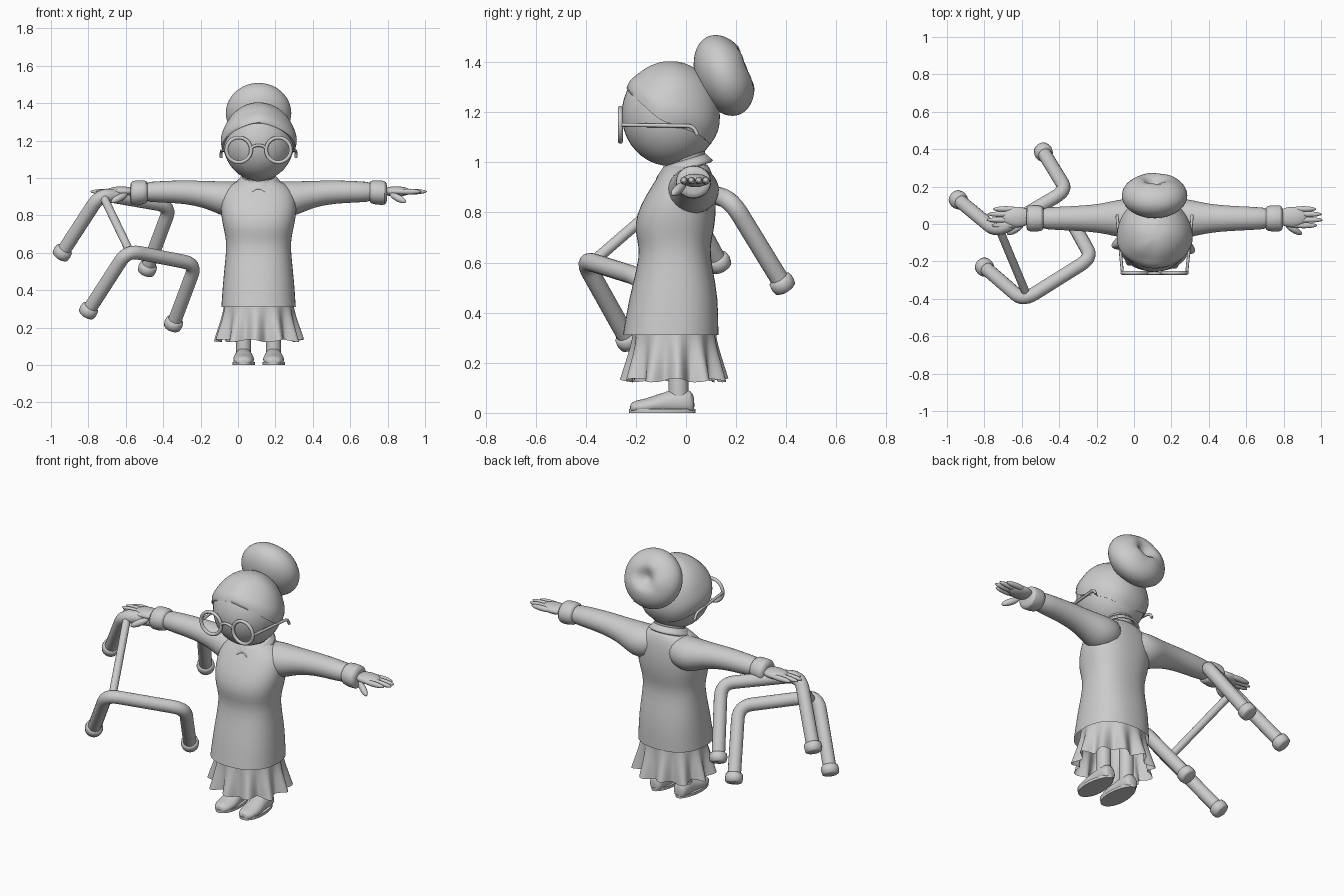
import bpy, bmesh, math
from math import sin, cos, pi, radians
from mathutils import Vector, Matrix

if "Cube" in bpy.data.objects:
    bpy.data.objects.remove(bpy.data.objects["Cube"])

CX = 0.11  # centre line of the figure
grey = bpy.data.materials.new("plain grey")
grey.diffuse_color = (0.6, 0.6, 0.6, 1)
grey.use_nodes = True
grey.node_tree.nodes["Principled BSDF"].inputs["Base Color"].default_value = grey.diffuse_color


def finish(name, bm, subsurf=0, thick=0, angle=50):
    bmesh.ops.recalc_face_normals(bm, faces=bm.faces)
    me = bpy.data.meshes.new(name)
    bm.to_mesh(me)
    bm.free()
    ob = bpy.data.objects.new(name, me)
    bpy.context.collection.objects.link(ob)
    me.materials.append(grey)
    if thick:
        m = ob.modifiers.new("thickness", 'SOLIDIFY')
        m.thickness = thick
    if subsurf:
        ob.modifiers.new("smooth", 'SUBSURF').levels = subsurf
        ob.modifiers["smooth"].render_levels = subsurf
    bpy.ops.object.select_all(action='DESELECT')
    ob.select_set(True)
    bpy.context.view_layer.objects.active = ob
    bpy.ops.object.shade_smooth_by_angle(angle=radians(angle))
    return ob


def loft(name, rings, cap=(True, True), **kw):
    """Skin a list of equal-length closed rings."""
    bm = bmesh.new()
    vs = [[bm.verts.new(p) for p in r] for r in rings]
    n = len(rings[0])
    for a, b in zip(vs, vs[1:]):
        for i in range(n):
            bm.faces.new((a[i], a[(i + 1) % n], b[(i + 1) % n], b[i]))
    if cap[0]:
        bm.faces.new(vs[0])
    if cap[1]:
        bm.faces.new(vs[-1])
    return finish(name, bm, **kw)


def angles(n):
    return [2 * pi * i / n for i in range(n)]


def ball(name, loc, scale, rot=(0, 0, 0), shape=None, seg=32):
    bm = bmesh.new()
    bmesh.ops.create_uvsphere(bm, u_segments=seg, v_segments=seg // 2, radius=1)
    if shape:
        for v in bm.verts:
            v.co = shape(v.co)
    m = Matrix.Translation(loc)
    for ax, r in zip("XYZ", rot):
        m = m @ Matrix.Rotation(r, 4, ax)
    bm.transform(m @ Matrix.Diagonal((*scale, 1)))
    return finish(name, bm, angle=80)


def rounded(pts, r):
    """Replace inner corners of a path with short arcs."""
    pts = [Vector(p) for p in pts]
    out = [pts[0]]
    for a, b, c in zip(pts, pts[1:], pts[2:]):
        p, q = b + (a - b).normalized() * r, b + (c - b).normalized() * r
        for i in range(7):
            t = i / 6
            out.append(p * (1 - t) ** 2 + b * 2 * t * (1 - t) + q * t * t)
    return out + [pts[-1]]


def tube(name, pts, r, closed=False, seg=16):
    pts = [Vector(p) for p in pts]
    n, rings, up = len(pts), [], None
    for i, p in enumerate(pts):
        a = pts[i - 1] if (i or closed) else p
        b = pts[(i + 1) % n] if (i < n - 1 or closed) else p
        d = (b - a).normalized()
        up = d.orthogonal() if up is None else up - d * up.dot(d)
        up.normalize()
        side = d.cross(up)
        rings.append([p + (up * cos(t) + side * sin(t)) * r for t in angles(seg)])
    if closed:
        rings.append(rings[0])
    return loft(name, rings, cap=(not closed, not closed))


# Long coat: height, half width, front y, back y
coat = [(1.0, .07, -.07, .08), (.98, .125, -.085, .095), (.94, .185, -.115, .11),
        (.87, .205, -.16, .12), (.79, .20, -.20, .12), (.72, .185, -.205, .11),
        (.66, .172, -.185, .095), (.58, .176, -.195, .105), (.46, .19, -.228, .13),
        (.31, .2, -.253, .13)]


def oval(z, w, f, b, n=32):
    k = 0.85  # slightly boxy section
    return [(CX + w * math.copysign(abs(cos(t)) ** k, cos(t)),
             (f + b) / 2 + (b - f) / 2 * math.copysign(abs(sin(t)) ** k, sin(t)), z)
            for t in angles(n)]


loft("coat", [oval(*r) for r in coat], cap=(True, False), subsurf=1)

# Pleated skirt flaring to the hem
skirt = []
for z, f, amp in ((.36, .92, 0), (.30, .93, .004), (.24, .98, .012), (.18, 1.05, .02), (.13, 1.1, .027)):
    skirt.append([(CX + (.2 * f + amp * sin(11 * t + .8)) * cos(t),
                   -.045 + (.177 * f + amp * sin(11 * t + .8)) * sin(t),
                   z + amp * .3 * cos(7 * t)) for t in angles(88)])
loft("skirt", skirt, cap=(False, False), subsurf=1)

# Neck and pointed collar
loft("neck", [[(CX + .085 * cos(t), .0 + .075 * sin(t), z) for t in angles(24)] for z in (.92, 1.06)])
rings = []
for k in range(4):
    ring = []
    for t in angles(64):
        off = abs(((t - 1.5 * pi) + pi) % (2 * pi) - pi)      # angle away from the front
        tip = max(0, 1 - abs(off - .6) / .5)
        drop = (.035 + .045 * tip) * k / 3
        r = .088 + .03 * (k / 3) + .03 * tip * k / 3
        y = r * .95 * sin(t)
        ring.append((CX + r * 1.02 * cos(t), y - .005, 1.01 + .3 * y - drop))
    rings.append(ring)
loft("collar", rings, cap=(False, False), thick=.012)

# Head
HC = Vector((CX, -.062, 1.192))
ball("head", HC, (.19, .195, .207), seg=40)


# Hair cap, with a wavy hairline that dips at the temples and nape
def hairline(t):
    front = -sin(t)
    return 1.62 - .55 * max(0, front) ** 1.5 + .55 * max(0, -front) + .12 * cos(2 * t) ** 2 * cos(t) ** 2


cap_rings = []
for k in range(1, 17):
    f = min(k, 15) / 15
    ring = []
    for t in angles(64):
        a = f * hairline(t)
        g = 1.03 + .014 * sin(5 * t + 3 * f) * f + .03 * math.exp(-((f - .85) / .13) ** 2)
        if k == 16:
            g = .95
        ring.append(HC + Vector((.192 * g * sin(a) * cos(t), .19 * g * sin(a) * sin(t), .206 * g * cos(a))))
    cap_rings.append(ring)
loft("hair", cap_rings, cap=(True, False), angle=80)


# Bun with a dimple and soft radial creases at the back
def bun_shape(v):
    r = math.hypot(v.x, v.z)
    w = v.copy()
    if v.y > 0:
        w.y -= .55 * math.exp(-(r / .28) ** 2)
        w.y -= .07 * cos(5 * math.atan2(v.z, v.x)) * r * (1 - r)
    return w


ball("hair_bun", (CX, .152, 1.347), (.175, .112, .168), (radians(22), 0, 0), bun_shape, 48)

# Round spectacles
for s, side in ((-1, "left"), (1, "right")):
    c = Vector((CX + s * .106, -.262, 1.15))
    tube(f"lens_rim_{side}", [c + Vector((.066 * cos(t), 0, .066 * sin(t))) for t in angles(36)],
         .01, True, 10)
    tube(f"temple_arm_{side}", rounded([(CX + s * .172, -.262, 1.15), (CX + s * .2, .03, 1.145),
                                        (CX + s * .2, .045, 1.11)], .025), .008, seg=8)
tube("bridge", [(CX + .042 * cos(pi * i / 8), -.264, 1.15 + .025 * sin(pi * i / 8)) for i in range(9)],
     .008, seg=8)

# Sleeves: distance from the centre line, height, radius
sleeve = [(.04, .90, .08), (.15, .885, .1), (.21, .893, .09), (.29, .913, .072),
          (.40, .926, .063), (.52, .926, .058), (.64, .926, .053)]
cuff = [(.59, .925, .05), (.602, .925, .064), (.64, .922, .066), (.676, .92, .067), (.688, .92, .05)]


def arm_rings(rows, s):
    return [[(CX + s * d, .03 + 1.08 * r * cos(t), z + r * sin(t)) for t in angles(20)] for d, z, r in rows]


for s, side in ((-1, "left"), (1, "right")):
    loft(f"sleeve_{side}", arm_rings(sleeve, s), subsurf=1)
    loft(f"cuff_{side}", arm_rings(cuff, s), subsurf=1)
    # Hand
    ball(f"palm_{side}", (CX + s * .735, .037, .928), (.08, .055, .027))
    for i, (y, tip) in enumerate(((-.008, .855), (.023, .885), (.055, .88), (.084, .85))):
        mid = Vector((CX + s * (.74 + tip) / 2, y * .95, .927))
        ball(f"finger_{i}_{side}", mid, ((tip - .74) / 2 + .015, .0155, .0155), seg=16)
    ball(f"thumb_{side}", (CX + s * .745, -.03, .893), (.055, .018, .019),
         (0, s * radians(28), -s * radians(28)), seg=16)

# Legs and shoes: shoe rows are y, half width, height
shoe = [(-.225, .025, .035), (-.205, .046, .05), (-.16, .057, .056), (-.115, .056, .075),
        (-.09, .052, .08), (-.065, .048, .092), (-.01, .046, .095), (.022, .04, .09), (.034, .022, .06)]
for x, side in ((.03, "left"), (.19, "right")):
    loft(f"leg_{side}", [[(x + .04 * cos(t), -.03 + .04 * sin(t), z) for t in angles(20)] for z in (.05, .4)])
    loft(f"shoe_{side}", [[(x + w * cos(t), y, max(.008, h * (.45 + .55 * sin(t)))) for t in angles(20)]
                          for y, w, h in shoe], subsurf=1)
    loft(f"sole_{side}", [[(x + .06 * cos(t) * (1 - .12 * sin(t)), -.095 + .132 * sin(t), z)
                           for t in angles(28)] for z in (0, .016)])

# Walking frame: two bent hoops, rubber feet and a crossbar
hoops = {"front": [(-.80, -.23, .29), (-.592, -.41, .612), (-.225, -.18, .54), (-.345, .035, .22)],
         "rear": [(-.94, .13, .6), (-.735, -.04, .915), (-.36, .18, .85), (-.485, .385, .515)]}
for name, pts in hoops.items():
    tube(f"{name}_hoop", rounded(pts, .075), .037)
    for i, (a, b) in enumerate(((pts[0], pts[1]), (pts[3], pts[2]))):
        a, b = Vector(a), Vector(b)
        d = (b - a).normalized()
        up = d.orthogonal().normalized()
        sd = d.cross(up)
        rows = [(-.028, .036), (-.022, .046), (0, .05), (.022, .047), (.03, .036)]
        loft(f"{name}_rubber_foot_{i}", [[a + d * o + (up * cos(t) + sd * sin(t)) * r for t in angles(20)]
                                         for o, r in rows])
tube("crossbar", [(-.575, -.375, .60), (-.715, -.04, .89)], .022)
